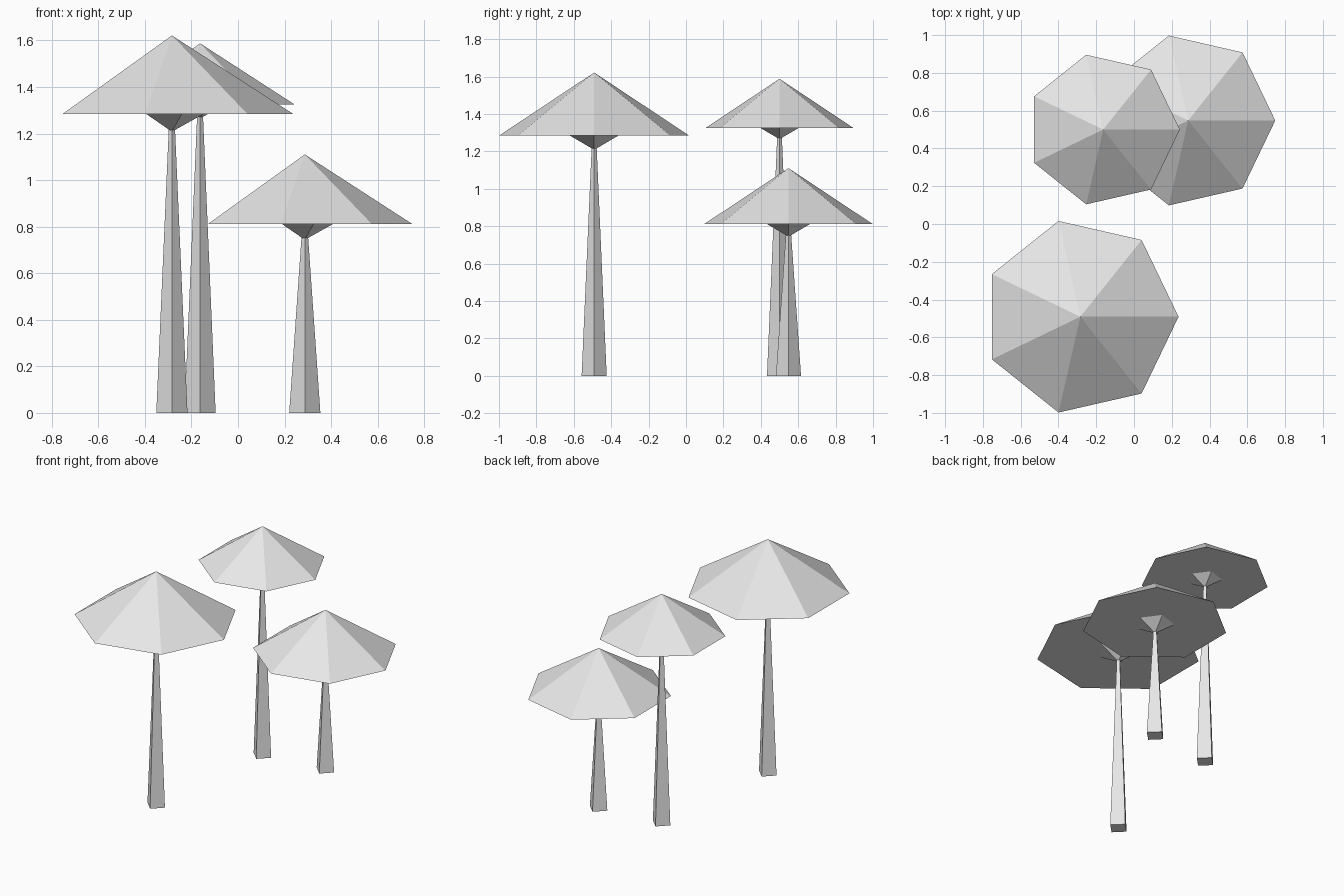
import bpy
import bmesh
from math import cos, sin, tau

cube = bpy.data.objects.get("Cube")
if cube:
    bpy.data.objects.remove(cube, do_unlink=True)

# Single pale grey for everything
grey = bpy.data.materials.new("pale_grey")
grey.use_nodes = True
color = (0.8, 0.8, 0.8, 1)
grey.diffuse_color = color
grey.node_tree.nodes["Principled BSDF"].inputs["Base Color"].default_value = color


def finish(name, bm, location):
    bmesh.ops.recalc_face_normals(bm, faces=bm.faces)
    mesh = bpy.data.meshes.new(name)
    bm.to_mesh(mesh)
    bm.free()
    mesh.materials.append(grey)
    obj = bpy.data.objects.new(name, mesh)
    obj.location = location
    bpy.context.collection.objects.link(obj)


def ring(bm, sides, radius, z):
    """Regular polygon of vertices with the first corner on +x."""
    return [bm.verts.new((radius * cos(tau * i / sides), radius * sin(tau * i / sides), z))
            for i in range(sides)]


def pyramid(name, sides, radius, height, location):
    """Closed pyramid; a negative height points it down."""
    bm = bmesh.new()
    base = ring(bm, sides, radius, 0)
    tip = bm.verts.new((0, 0, height))
    bm.faces.new(base)
    for i in range(sides):
        bm.faces.new((base[i], base[(i + 1) % sides], tip))
    finish(name, bm, location)


def tapered_post(name, sides, bottom, top, height, location):
    bm = bmesh.new()
    low, high = ring(bm, sides, bottom, 0), ring(bm, sides, top, height)
    bm.faces.new(low)
    bm.faces.new(high)
    for i in range(sides):
        j = (i + 1) % sides
        bm.faces.new((low[i], low[j], high[j], high[i]))
    finish(name, bm, location)


def mushroom(label, x, y, rim_z, radius):
    # Square stem, seven-sided cap and five-sided collar under the cap
    tapered_post(label + "_stem", 4, 0.067, 0.011, rim_z - 0.01, (x, y, 0))
    pyramid(label + "_cap", 7, radius, 0.647 * radius, (x, y, rim_z))
    pyramid(label + "_collar", 5, 0.265 * radius, -0.148 * radius, (x, y, rim_z))


mushroom("front_mushroom", -0.284, -0.491, 1.285, 0.52)
mushroom("back_mushroom", -0.163, 0.50, 1.325, 0.406)
mushroom("short_mushroom", 0.287, 0.548, 0.812, 0.461)
